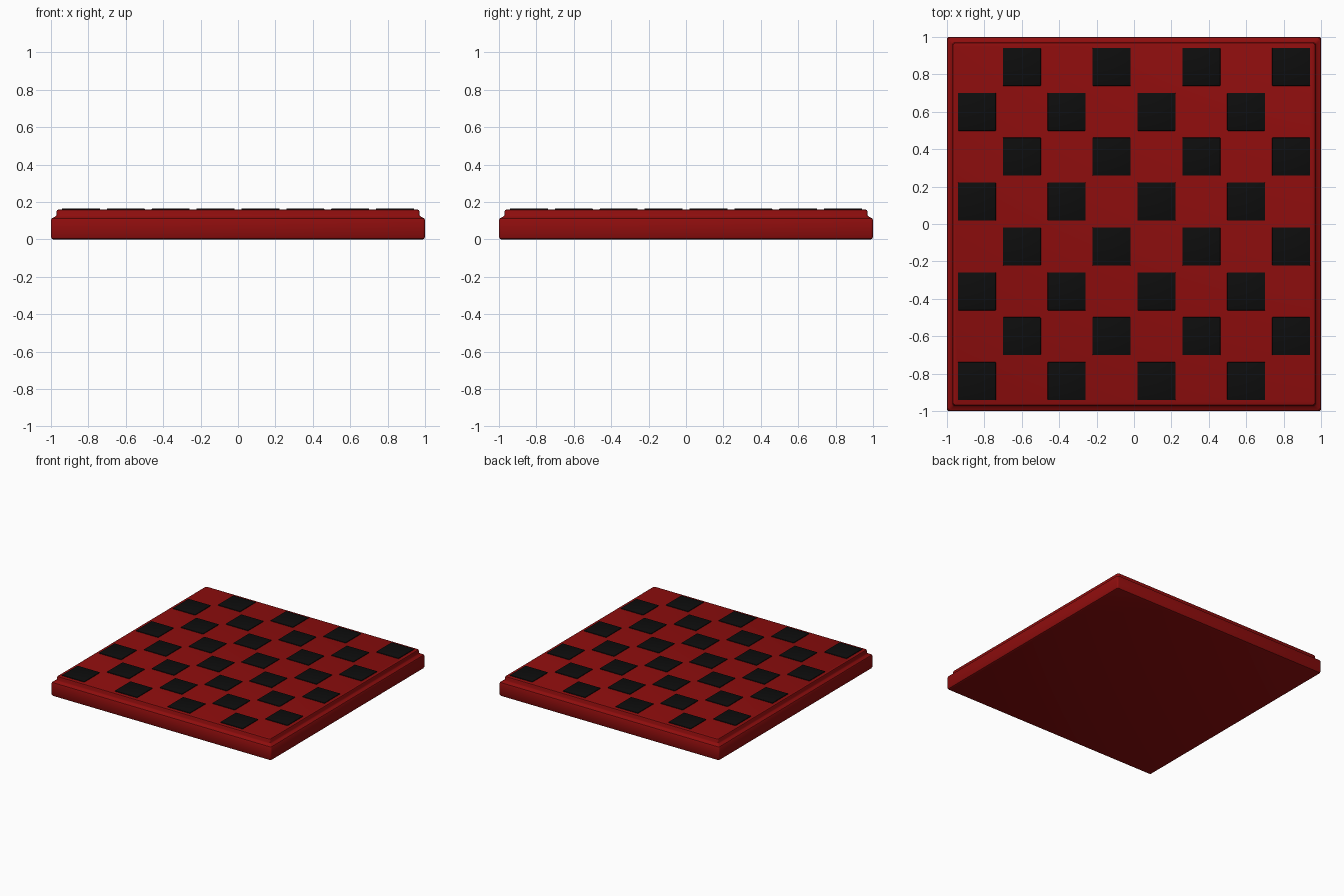
import bpy, bmesh, math
from mathutils import Matrix, Vector

if "Cube" in bpy.data.objects:
    bpy.data.objects.remove(bpy.data.objects["Cube"])


def material(name, rgb):
    m = bpy.data.materials.new(name)
    m.diffuse_color = (*rgb, 1)
    m.use_nodes = True
    m.node_tree.nodes["Principled BSDF"].inputs["Base Color"].default_value = m.diffuse_color
    return m


RED = material("dark red", (0.27, 0.004, 0.004))
BLACK = material("black", (0.004, 0.004, 0.004))


def finish(name, bm, mat):
    bmesh.ops.recalc_face_normals(bm, faces=bm.faces)
    me = bpy.data.meshes.new(name)
    bm.to_mesh(me)
    bm.free()
    me.materials.append(mat)
    ob = bpy.data.objects.new(name, me)
    bpy.context.collection.objects.link(ob)
    bpy.ops.object.select_all(action='DESELECT')
    ob.select_set(True)
    bpy.context.view_layer.objects.active = ob
    bpy.ops.object.shade_smooth_by_angle(angle=math.radians(35))
    return ob


def ring(bm, half, z, radius=0.012, segs=3):
    # square outline with slightly rounded corners
    verts = []
    for q in range(4):
        for i in range(segs + 1):
            a = math.radians(90 * q + 90 * i / segs)
            sx = 1 if q in (0, 3) else -1
            sy = 1 if q in (0, 1) else -1
            verts.append(bm.verts.new((sx * (half - radius) + radius * math.cos(a),
                                       sy * (half - radius) + radius * math.sin(a), z)))
    return verts


# board: one moulded edge profile (half width, height) carried round the square
profile = [(0.987, 0), (0.996, 0.004), (1, 0.013), (1, 0.103), (0.996, 0.112),
           (0.976, 0.122), (0.971, 0.13), (0.971, 0.148), (0.967, 0.157), (0.958, 0.16)]
bm = bmesh.new()
rings = [ring(bm, h, z) for h, z in profile]
for a, b in zip(rings, rings[1:]):
    n = len(a)
    for i in range(n):
        j = (i + 1) % n
        bm.faces.new((a[i], a[j], b[j], b[i]))
bm.faces.new(rings[0])
bm.faces.new(rings[-1])
finish("board", bm, RED)

# dark squares: thin raised plates on alternating cells of an 8 x 8 grid
PITCH, SIZE, Z0, Z1 = 0.24, 0.203, 0.157, 0.166
bm = bmesh.new()
for r in range(8):
    for c in range(8):
        if (r + c) % 2 == 0:
            pos = Vector(((c - 3.5) * PITCH, (r - 3.5) * PITCH, (Z0 + Z1) / 2))
            bmesh.ops.create_cube(bm, size=1, matrix=Matrix.Translation(pos) @
                                  Matrix.Diagonal((SIZE, SIZE, Z1 - Z0, 1)))
edges = [e for e in bm.edges if max(v.co.z for v in e.verts) > Z1 - 1e-4]
bmesh.ops.bevel(bm, geom=edges, offset=0.003, segments=2, affect='EDGES', profile=0.5)
finish("dark_squares", bm, BLACK)
